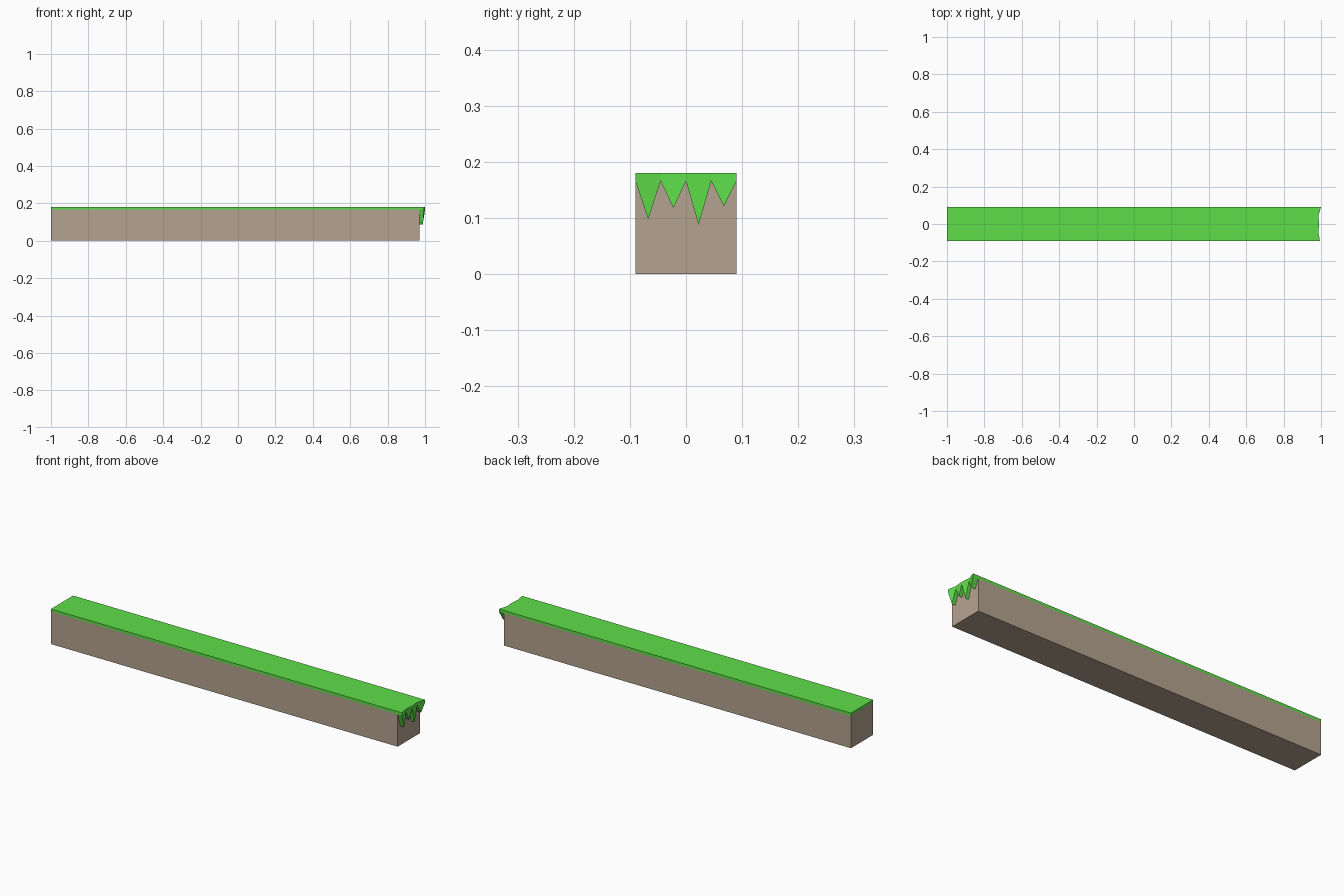
import bpy, bmesh

if "Cube" in bpy.data.objects:
    bpy.data.objects.remove(bpy.data.objects["Cube"])


def material(name, rgb):
    m = bpy.data.materials.new(name)
    m.diffuse_color = (*rgb, 1)
    m.use_nodes = True
    m.node_tree.nodes["Principled BSDF"].inputs["Base Color"].default_value = m.diffuse_color
    return m


green = material("grass green", (0.115, 0.74, 0.068))
brown = material("earth brown", (0.462, 0.366, 0.279))

W = 0.09        # half width
END = 0.97      # right end of the beam
TOP = 0.18
TURF = 0.166    # underside of the grass layer


def prism(name, profile, x0, x1, mat):
    """Extrude a (y, z) profile along x; x1 gives the end position for each y."""
    bm = bmesh.new()
    near = [bm.verts.new((x0, y, z)) for y, z in profile]
    far = [bm.verts.new((x1(y), y, z)) for y, z in profile]
    bm.faces.new(near)
    bm.faces.new(far)
    n = len(profile)
    for i in range(n):
        j = (i + 1) % n
        bm.faces.new((near[i], near[j], far[j], far[i]))
    bmesh.ops.recalc_face_normals(bm, faces=bm.faces)
    me = bpy.data.meshes.new(name)
    bm.to_mesh(me)
    bm.free()
    me.materials.append(mat)
    bpy.context.collection.objects.link(bpy.data.objects.new(name, me))


def bar(name, z0, z1, mat):
    prism(name, [(-W, z0), (W, z0), (W, z1), (-W, z1)], -1, lambda y: END, mat)


# Earth beam and grass layer
bar("earth_beam", 0, TURF, brown)
bar("grass_layer", TURF, TOP, green)

# Pointed grass blades over the right end, with slanted outer faces that meet
tips = [0.098, 0.118, 0.088, 0.121]
edges = [0.994, 0.986, 0.990, 0.986, 1.0]
step = 2 * W / len(tips)
for i, tip in enumerate(tips):
    y0 = -W + i * step
    a, b = edges[i], edges[i + 1]
    prism(f"grass_blade_{i + 1}",
          [(y0, TOP), (y0, TURF), (y0 + step / 2, tip), (y0 + step, TURF), (y0 + step, TOP)],
          END, lambda y: a + (b - a) * (y - y0) / step, green)
